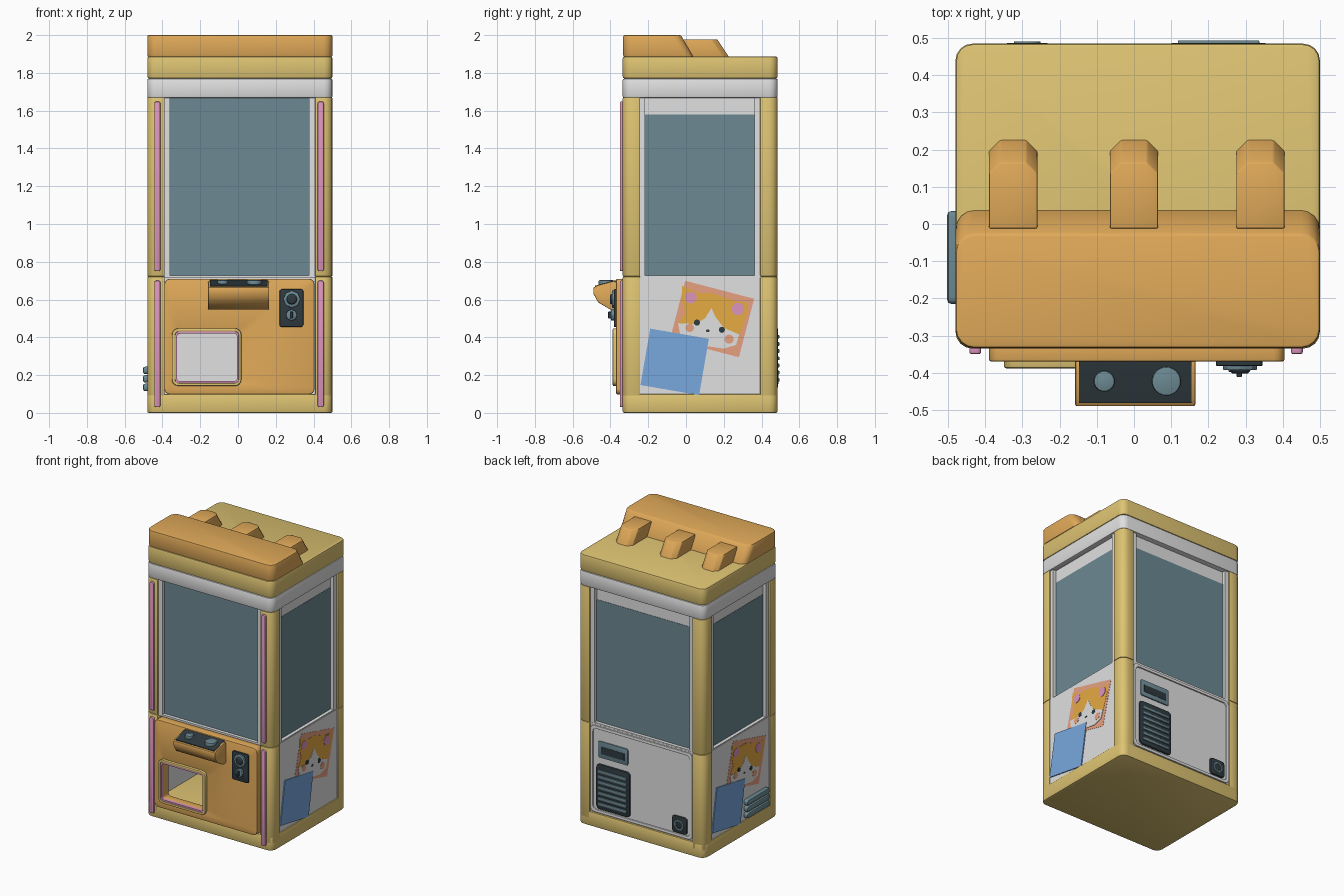
import bpy, bmesh, math

if "Cube" in bpy.data.objects:
    bpy.data.objects.remove(bpy.data.objects["Cube"])

CX, CY, HX, HY = 0.01, 0.075, 0.49, 0.41   # cabinet centre and half sizes


def material(name, rgb):
    m = bpy.data.materials.new(name)
    m.diffuse_color = (*rgb, 1)
    m.use_nodes = True
    m.node_tree.nodes["Principled BSDF"].inputs["Base Color"].default_value = m.diffuse_color
    return m


YELLOW = material("yellow", (0.73, 0.55, 0.17))
ORANGE = material("orange", (0.75, 0.40, 0.10))
WHITE = material("white", (0.75, 0.75, 0.75))
TEAL = material("teal", (0.15, 0.25, 0.29))
DARK = material("dark", (0.028, 0.042, 0.05))
PINK = material("pink", (0.72, 0.30, 0.51))
BLUE = material("blue", (0.19, 0.39, 0.73))
SALMON = material("salmon", (0.81, 0.36, 0.22))
AMBER = material("amber", (0.81, 0.41, 0.055))


def rr(u0, u1, v0, v1, r=0.02, n=4):
    """Rounded rectangle outline."""
    pts = []
    for k, (u, v) in enumerate([(u1 - r, v1 - r), (u0 + r, v1 - r), (u0 + r, v0 + r), (u1 - r, v0 + r)]):
        for i in range(n + 1):
            a = (k + i / n) * math.pi / 2
            pts.append((u + r * math.cos(a), v + r * math.sin(a)))
    return pts


def rect(u0, u1, v0, v1):
    return [(u1, v1), (u0, v1), (u0, v0), (u1, v0)]


def ellipse(u, v, ru, rv=None, n=24):
    rv = rv or ru
    return [(u + ru * math.cos(2 * math.pi * i / n), v + rv * math.sin(2 * math.pi * i / n)) for i in range(n)]


def tilted(u, v, w, h, deg):
    c, s = math.cos(math.radians(deg)), math.sin(math.radians(deg))
    return [(u + c * a * w / 2 - s * b * h / 2, v + s * a * w / 2 + c * b * h / 2)
            for a, b in ((1, 1), (-1, 1), (-1, -1), (1, -1))]


PLACE = {"x": lambda u, v, w: (w, u, v), "y": lambda u, v, w: (u, w, v), "z": lambda u, v, w: (u, v, w)}


def prism(name, mat, axis, pts, a, b, bevel=0.0, end=None, hole=None):
    """Extrude an outline along an axis; 'end' tapers it, 'hole' makes it a ring."""
    bm = bmesh.new()
    put = PLACE[axis]
    loop = lambda ps, w: [bm.verts.new(put(u, v, w)) for u, v in ps]

    def bridge(p, q):
        for i in range(len(p)):
            j = (i + 1) % len(p)
            bm.faces.new((p[i], p[j], q[j], q[i]))

    lo, hi = loop(pts, a), loop(end or pts, b)
    bridge(lo, hi)
    if hole:
        hlo, hhi = loop(hole, a), loop(hole, b)
        bridge(hhi, hlo)
        bridge(hlo, lo)
        bridge(hi, hhi)
    else:
        bm.faces.new(lo)
        bm.faces.new(hi)
    bmesh.ops.recalc_face_normals(bm, faces=bm.faces)
    if bevel:
        sharp = [e for e in bm.edges if e.calc_face_angle(0) > math.radians(35)]
        bmesh.ops.bevel(bm, geom=sharp, offset=bevel, segments=2, profile=0.5, affect="EDGES", clamp_overlap=True)
    me = bpy.data.meshes.new(name)
    bm.to_mesh(me)
    bm.free()
    me.materials.append(mat)
    ob = bpy.data.objects.new(name, me)
    bpy.context.collection.objects.link(ob)
    return ob


# Cabinet floor, deck and top bands
foot = rr(CX - HX, CX + HX, CY - HY, CY + HY, 0.045)
prism("base_slab", YELLOW, "z", foot, 0, 0.1, 0.008)
prism("play_deck", WHITE, "z", rect(-0.44, 0.46, -0.29, 0.44), 0.695, 0.722)
prism("white_band", WHITE, "z", foot, 1.668, 1.77, 0.008)
prism("yellow_band", YELLOW, "z", foot, 1.77, 1.887, 0.01)

# Corner posts, rounded on the outer corner only
for sx in (-1, 1):
    for sy in (-1, 1):
        r, w = 0.045, 0.092
        arc = [(HX - r + r * math.cos(i * math.pi / 8), HY - r + r * math.sin(i * math.pi / 8)) for i in range(5)]
        local = [(HX - w, HY - w), (HX, HY - w)] + arc + [(HX - w, HY)]
        pts = [(CX + sx * u, CY + sy * v) for u, v in local]
        prism("lower_post", YELLOW, "z", pts, 0.05, 0.721, 0.005)
        prism("upper_post", YELLOW, "z", pts, 0.722, 1.67, 0.005)

# Window frames and panes on four sides
for s, side in ((-1, "front"), (1, "back")):
    f = CY + s * HY
    top = 1.67 if s < 0 else 1.58
    prism(side + "_window_frame", WHITE, "y", rect(-0.395, 0.415, 0.715, 1.675), f - s * 0.012, f - s * 0.06,
          hole=rect(-0.36, 0.377, 0.728, 1.668))
    prism(side + "_glass", TEAL, "y", rect(-0.37, 0.387, 0.72, top), f - s * 0.035, f - s * 0.05)
    if s > 0:
        prism("back_header", WHITE, "y", rect(-0.37, 0.387, top, 1.675), f - s * 0.037, f - s * 0.05)
for s, side in ((-1, "left"), (1, "right")):
    f = CX + s * HX
    prism(side + "_window_frame", WHITE, "x", rect(-0.25, 0.4, 0.715, 1.675), f - s * 0.012, f - s * 0.06,
          hole=rect(-0.218, 0.362, 0.728, 1.668))
    prism(side + "_glass", TEAL, "x", rect(-0.23, 0.372, 0.72, 1.58), f - s * 0.035, f - s * 0.05)
    prism(side + "_header", WHITE, "x", rect(-0.23, 0.372, 1.58, 1.675), f - s * 0.037, f - s * 0.05)

# Sign block on the roof and its three rear brackets
prism("sign_block", ORANGE, "z", rr(-0.48, 0.5, -0.333, 0.04, 0.05), 1.885, 2.0, 0.008,
      end=rr(-0.48, 0.5, -0.333, -0.027, 0.05))
for x in (-0.325, 0.0, 0.34):
    def wedge(back, h=0.065):
        return [(x - h, -0.012), (x + h, -0.012), (x + h, back - 0.03), (x + h - 0.03, back),
                (x - h + 0.03, back), (x - h, back - 0.03)]
    prism("sign_bracket", ORANGE, "z", wedge(0.23), 1.88, 1.978, 0.004, end=wedge(0.165))

# Pink light strips on the front posts
for x in (-0.427, 0.438):
    for z0, z1 in ((0.03, 0.7), (0.75, 1.648)):
        prism("light_strip", PINK, "y", rr(x - 0.016, x + 0.016, z0, z1, 0.01), -0.325, -0.35, 0.006)

# Front panel with the prize opening and its trim
hole = rr(-0.325, 0.0, 0.165, 0.42, 0.02)
prism("front_panel", ORANGE, "y", rr(-0.39, 0.405, 0.098, 0.71, 0.03), -0.37, -0.30, 0.006, hole=hole)
prism("prize_frame", YELLOW, "y", rr(-0.35, 0.018, 0.142, 0.448, 0.035), -0.388, -0.32, 0.006,
      hole=rr(-0.332, 0.003, 0.158, 0.43, 0.02))
prism("prize_trim", PINK, "y", rr(-0.336, 0.007, 0.154, 0.434, 0.022), -0.383, -0.36,
      hole=rr(-0.323, -0.005, 0.168, 0.42, 0.016))

# Control box with a dark sloping top and two buttons
prism("control_box", ORANGE, "x", [(-0.36, 0.692), (-0.385, 0.697), (-0.47, 0.674), (-0.49, 0.664), (-0.49, 0.63),
      (-0.465, 0.585), (-0.40, 0.547), (-0.36, 0.547)], -0.158, 0.165, 0.005)
prism("control_top", DARK, "x", [(-0.365, 0.703), (-0.385, 0.7), (-0.482, 0.673), (-0.482, 0.666), (-0.365, 0.69)],
      -0.148, 0.155)
for x, r in ((-0.08, 0.028), (0.087, 0.039)):
    prism("button", TEAL, "z", ellipse(x, -0.423, r), 0.67, 0.703, 0.005)

# Coin unit
prism("coin_plate", DARK, "y", rr(0.22, 0.346, 0.455, 0.655, 0.012), -0.36, -0.382, 0.004)
prism("coin_dial", TEAL, "y", ellipse(0.285, 0.602, 0.046, n=8), -0.375, -0.393, 0.003)
prism("coin_knob", DARK, "y", ellipse(0.285, 0.602, 0.03, n=12), -0.39, -0.402, 0.003, end=ellipse(0.285, 0.602, 0.022, n=12))
prism("coin_lock", TEAL, "y", ellipse(0.283, 0.518, 0.03, n=8), -0.375, -0.398, 0.003)
prism("coin_key", DARK, "y", rect(0.276, 0.29, 0.5, 0.536), -0.39, -0.412, 0.002)

# Back panel with raised border, vent, label plate and socket
prism("back_panel", WHITE, "y", rect(-0.395, 0.415, 0.095, 0.72), 0.45, 0.474)
prism("back_border", WHITE, "y", rr(-0.385, 0.405, 0.105, 0.71, 0.03), 0.47, 0.483, 0.003,
      hole=rr(-0.365, 0.385, 0.125, 0.69, 0.025))
prism("vent_housing", DARK, "y", rr(0.098, 0.357, 0.135, 0.45, 0.025), 0.465, 0.487, 0.005)
for i in range(7):
    z = 0.165 + i * 0.038
    prism("vent_slat", TEAL, "y", rect(0.118, 0.337, z, z + 0.02), 0.48, 0.494, 0.003)
prism("label_plate", TEAL, "y", rr(0.115, 0.345, 0.495, 0.61, 0.012), 0.465, 0.482, 0.003)
prism("label_slot", DARK, "y", rect(0.14, 0.32, 0.525, 0.575), 0.475, 0.484)
prism("socket", DARK, "y", rr(-0.345, -0.23, 0.132, 0.248, 0.02), 0.465, 0.487, 0.005)
prism("socket_ring", TEAL, "y", ellipse(-0.287, 0.19, 0.036), 0.48, 0.491, 0.002, hole=ellipse(-0.287, 0.19, 0.026))

# Side panels with a cat picture and a blue card; the left side is turned half round
HEAD = [(-0.02, 0.672), (0.02, 0.655), (0.06, 0.635), (0.13, 0.635), (0.21, 0.61), (0.26, 0.59), (0.325, 0.585),
        (0.325, 0.53), (0.305, 0.47), (0.28, 0.40), (0.2, 0.35), (0.1, 0.36), (-0.03, 0.42), (-0.04, 0.48),
        (-0.005, 0.53), (-0.025, 0.6)]
MUZZLE = [(-0.042, 0.475), (0.05, 0.47), (0.1, 0.5), (0.135, 0.555), (0.155, 0.51), (0.2, 0.45), (0.282, 0.415),
          (0.265, 0.36), (0.2, 0.34), (0.1, 0.355), (-0.03, 0.41)]
PICTURE = [("picture_card", SALMON, tilted(0.138, 0.497, 0.377, 0.32, -14.6)), ("cat_head", AMBER, HEAD),
           ("cat_muzzle", WHITE, MUZZLE),
           ("cat_ear", PINK, ellipse(0.025, 0.61, 0.032, 0.03)), ("cat_ear", PINK, ellipse(0.275, 0.55, 0.032, 0.033)),
           ("cat_eye", DARK, ellipse(0.058, 0.478, 0.016)), ("cat_eye", DARK, ellipse(0.19, 0.44, 0.016)),
           ("cat_cheek", SALMON, ellipse(0.02, 0.45, 0.022)), ("cat_cheek", SALMON, ellipse(0.228, 0.39, 0.024)),
           ("cat_nose", DARK, ellipse(0.115, 0.435, 0.01, 0.007)),
           ("blue_card", BLUE, tilted(-0.06, 0.27, 0.315, 0.303, -9.8))]
LAYER = {"picture_card": 1, "cat_head": 2, "cat_muzzle": 3, "blue_card": 5}
for s, side in ((1, "right"), (-1, "left")):
    prism(side + "_panel", WHITE, "x", rect(-0.25, 0.4, 0.095, 0.722), CX + s * 0.45, CX + s * 0.482)
    for name, mat, pts in PICTURE:
        turned = [(CY + s * (u - CY), v) for u, v in pts]
        depth = 0.482 + 0.0014 * LAYER.get(name, 4)
        prism(side + "_" + name, mat, "x", turned, CX + s * 0.4815, CX + s * depth)

# Three rounded vent bars on the left side
for z in (0.135, 0.18, 0.225):
    prism("side_vent_bar", TEAL, "x", rr(-0.215, 0.035, z - 0.02, z + 0.02, 0.016), -0.465, -0.503, 0.012)

# Smooth rounded parts, keep edges crisp
bpy.ops.object.select_all(action="SELECT")
bpy.context.view_layer.objects.active = bpy.context.view_layer.objects[0]
bpy.ops.object.shade_smooth_by_angle(angle=math.radians(30))
